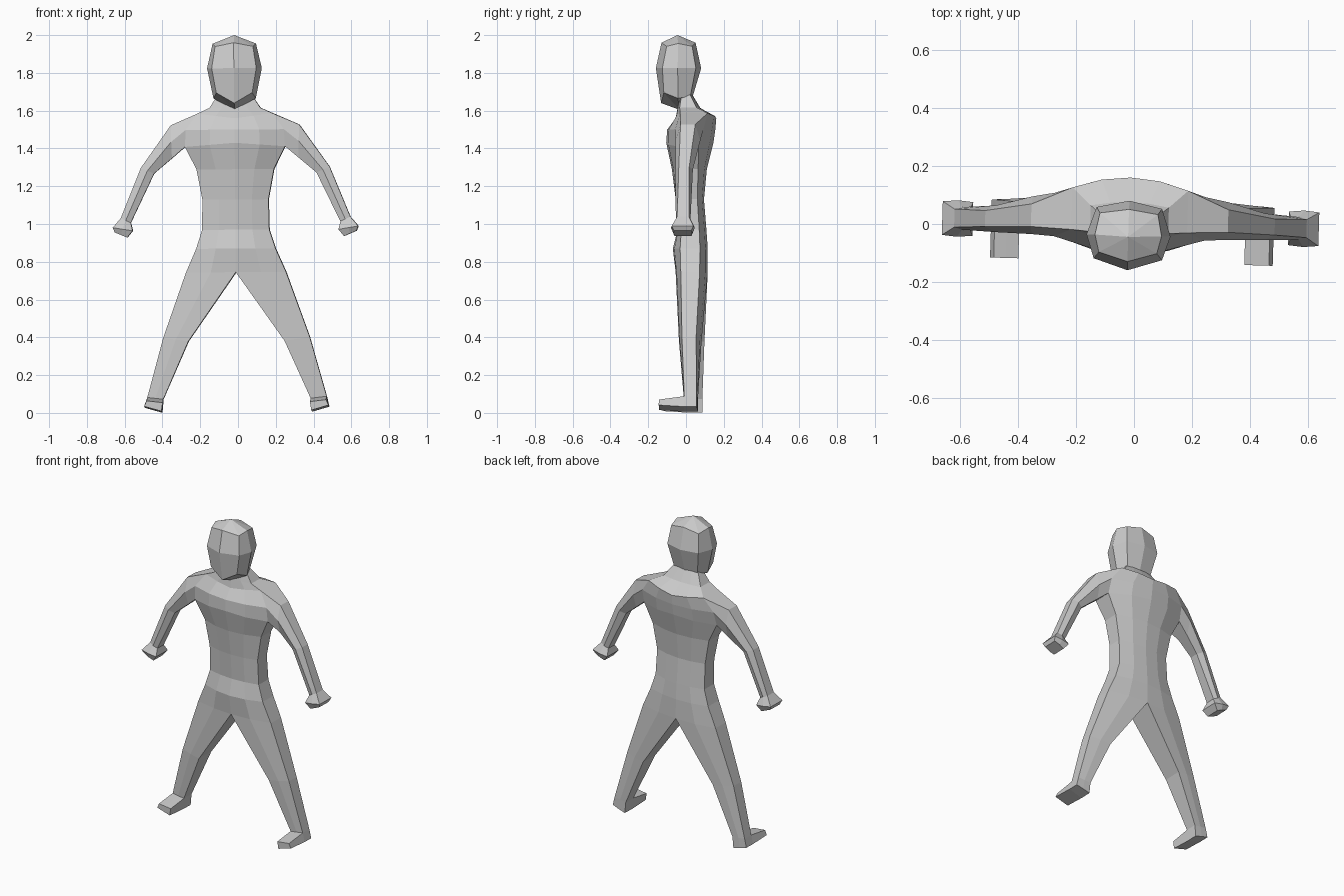
import bpy, bmesh
from math import radians

if "Cube" in bpy.data.objects:
    bpy.data.objects.remove(bpy.data.objects["Cube"])


def bridge(bm, a, b, skip=()):
    """Join two closed vertex loops with quads, leaving the mirror plane open."""
    n = len(a)
    for j in range(n):
        k = (j + 1) % n
        quad = [a[j], a[k], b[k], b[j]]
        if j in skip or all(v.co.x < 1e-4 for v in quad):
            continue
        bm.faces.new(quad)


def finish(bm, name):
    """Turn a half mesh into a mirrored, slightly turned object."""
    bmesh.ops.recalc_face_normals(bm, faces=bm.faces)
    mesh = bpy.data.meshes.new(name)
    bm.to_mesh(mesh)
    bm.free()
    ob = bpy.data.objects.new(name, mesh)
    bpy.context.collection.objects.link(ob)
    mod = ob.modifiers.new("mirror", 'MIRROR')
    mod.merge_threshold = 0.0005
    ob.rotation_euler = (0, radians(-0.4), radians(-1.7))
    ob.location = (-0.005, 0, 0)
    return ob


# Half body from neck to sole:
# z inner, z outer, x inner, x outer, y front inner/outer, y back outer/inner
BODY = [
    (1.69, 1.69, 0, .085, -.03, -.02, .02, .03),
    (1.615, 1.615, 0, .135, -.045, -.03, .06, .075),
    (1.56, 1.585, 0, .20, -.055, -.025, .12, .16),
    (1.50, 1.50, 0, .26, -.10, -.05, .10, .155),
    (1.43, 1.41, 0, .265, -.105, -.045, .075, .145),
    (1.29, 1.29, 0, .205, -.075, -.03, .07, .11),
    (1.13, 1.13, 0, .175, -.055, -.025, .065, .095),
    (.97, .97, 0, .178, -.045, -.02, .075, .108),
    (.87, .87, 0, .21, -.07, -.025, .08, .115),
    (.745, .745, 0, .265, -.055, -.02, .08, .115),
    (.38, .40, .255, .388, -.03, -.01, .065, .09),
    (.075, .085, .39, .475, .0, .005, .07, .075),
    (.004, .03, .397, .488, .0, .005, .07, .075),
]
bm = bmesh.new()
rows = []
for zi, zo, xi, xo, fi, fo, bo, bi in BODY:
    xm, zm = (xi + xo) / 2, (zi + zo) / 2
    pts = [(xi, fi, zi), (xm, fi + .25 * (fo - fi), zm), (xo, fo, zo),
           (xo, bo, zo), (xm, bi + .25 * (bo - bi), zm), (xi, bi, zi)]
    rows.append([bm.verts.new(p) for p in pts])
for i in range(len(rows) - 1):
    # leave openings for the arm (rows 2-4) and the toes (last row)
    skip = {2: (2,), 3: (2,), 11: (0, 1)}.get(i, ())
    bridge(bm, rows[i], rows[i + 1], skip)
bm.faces.new(rows[-1])

# Toes pushed forward from the ankle opening
top, bot = rows[11], rows[12]
loop = [top[0], top[1], top[2], bot[2], bot[1], bot[0]]
toe = [bm.verts.new((v.co.x, -.13, v.co.z - (.018 if v in top else -.008))) for v in loop]
bridge(bm, loop, toe)
bm.faces.new(toe)

# Arm and hand: outer x,z, inner x,z, y front, y back, edge narrowing
ARM = [
    (.34, 1.525, .335, 1.35, -.045, .085, .6),
    (.50, 1.30, .43, 1.27, -.042, .05, .6),
    (.608, 1.035, .555, 1.01, -.037, .041, .8),
    (.650, .985, .545, .968, -.062, .064, .92),
    (.640, .960, .574, .932, -.048, .050, .92),
]
prev = [rows[2][2], rows[3][2], rows[4][2], rows[4][3], rows[3][3], rows[2][3]]
for xo, zo, xi, zi, f, b, s in ARM:
    c, xm, zm = (f + b) / 2, (xo + xi) / 2, (zo + zi) / 2
    fs, bs = c + (f - c) * s, c + (b - c) * s
    pts = [(xo, fs, zo), (xm, f, zm), (xi, fs, zi), (xi, bs, zi), (xm, b, zm), (xo, bs, zo)]
    ring = [bm.verts.new(p) for p in pts]
    bridge(bm, prev, ring)
    prev = ring
bm.faces.new(prev)
finish(bm, "body")

# Head: half rings from front centre round to back centre, closed by two poles
HEAD = [
    [(0, -.13, 1.96), (.10, -.10, 1.94), (.115, -.04, 1.955), (.10, .035, 1.94), (0, .05, 1.96)],
    [(0, -.16, 1.825), (.118, -.122, 1.825), (.145, -.04, 1.825), (.113, .055, 1.825), (0, .08, 1.825)],
    [(0, -.132, 1.64), (.095, -.115, 1.695), (.112, -.04, 1.665), (.085, .025, 1.675), (0, .035, 1.675)],
]
bm = bmesh.new()
rings = [[bm.verts.new(p) for p in ring] for ring in HEAD]
for a, b in zip(rings, rings[1:]):
    bridge(bm, a, b)
for ring, pole in ((rings[0], (0, -.045, 2.0)), (rings[-1], (0, -.035, 1.605))):
    tip = bm.verts.new(pole)
    for a, b in zip(ring, ring[1:]):
        bm.faces.new((a, b, tip))
finish(bm, "head")
